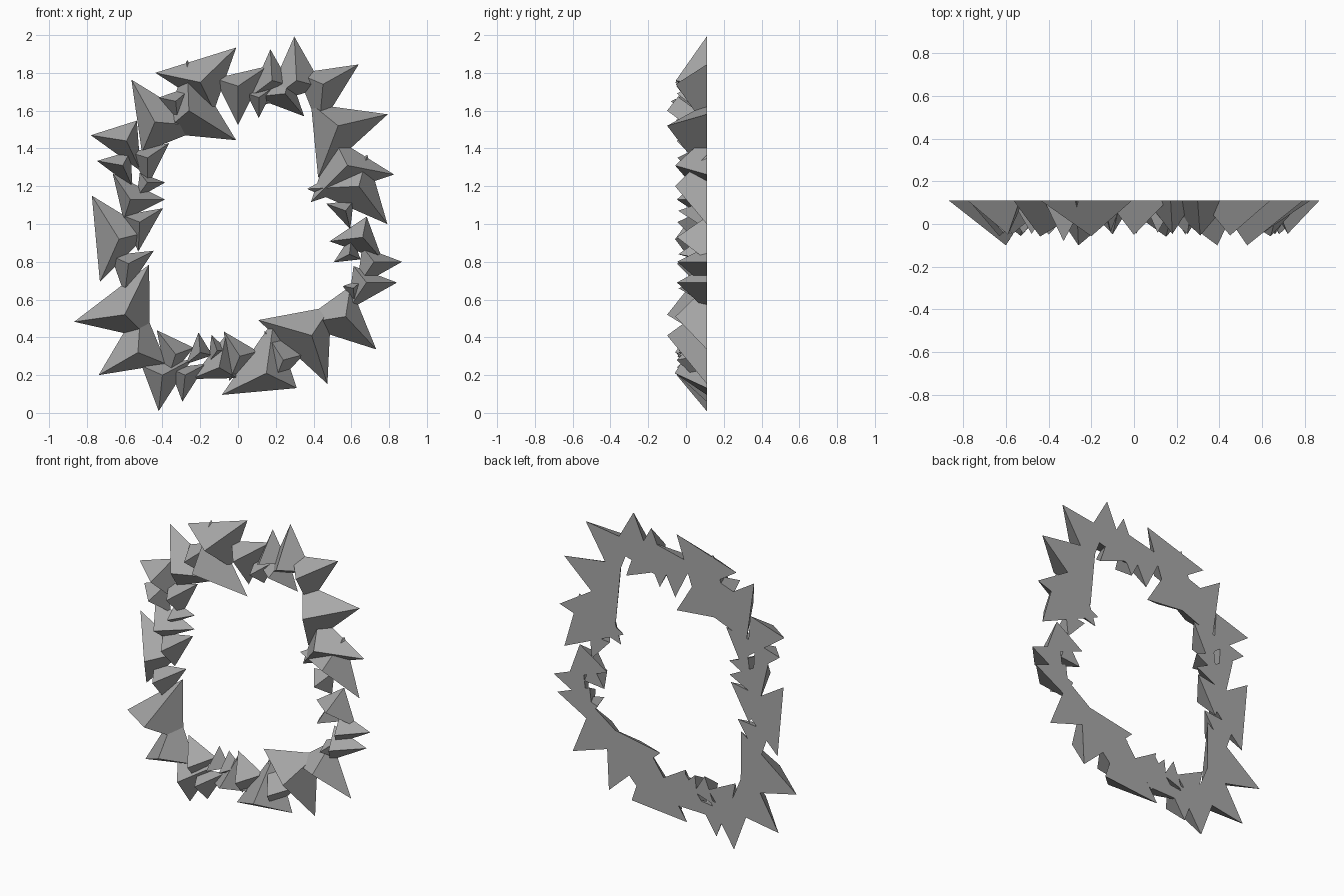
import bpy
import bmesh
from math import radians, cos, sin

BACK = 0.11          # plane shared by all shard bases
# Shard outline: angle and reach of each spike around the peak
SPIKES = [(0, 0.27), (-124, 0.295), (-232, 0.185)]

cube = bpy.data.objects.get("Cube")
if cube:
    bpy.data.objects.remove(cube, do_unlink=True)

# One grey stone colour
stone = bpy.data.materials.new("grey stone")
stone.use_nodes = True
stone_colour = (0.4, 0.4, 0.4, 1)
stone.diffuse_color = stone_colour
stone.node_tree.nodes["Principled BSDF"].inputs["Base Color"].default_value = stone_colour


def add_shard(mesh, x, z, turn, size, depth=None):
    """Three-spiked pyramid with its peak towards the front."""
    if depth is None:
        depth = 0.21 if size >= 1 else 0.14 + 0.03 * size
    peak = mesh.verts.new((x, BACK - depth, z))
    base = []
    for angle, reach in SPIKES:
        direction = radians(turn + angle)
        base.append(mesh.verts.new((x + cos(direction) * reach * size,
                                    BACK,
                                    z + sin(direction) * reach * size)))
    mesh.faces.new(base)
    for start, end in zip(base, base[1:] + base[:1]):
        mesh.faces.new((start, end, peak))


def build_side(name, shards):
    """One side of the frame; peak x, peak z, turn and size (percent)."""
    mesh = bmesh.new()
    for x, z, turn, size in shards:
        add_shard(mesh, x / 100, z / 100, turn, size / 100)
    finish(name, mesh)


def finish(name, mesh):
    bmesh.ops.recalc_face_normals(mesh, faces=mesh.faces[:])
    data = bpy.data.meshes.new(name)
    mesh.to_mesh(data)
    mesh.free()
    data.materials.append(stone)
    shard_object = bpy.data.objects.new(name, data)
    bpy.context.scene.collection.objects.link(shard_object)


# Left of the opening as seen from the front, top to bottom
build_side("right_side_shards", [
    (-59, 144, 295, 65), (-48, 135, 34, 52), (-61, 131, 294, 47),
    (-48, 122, 0, 35), (-57, 113, 124, 62), (-52, 101, 31, 53),
    (-63, 92, 246, 92), (-58, 79, 27, 56),
])

# Bottom edge
build_side("bottom_shards", [
    (-53, 32, 210, 89), (-40, 20, 28, 65), (-28, 20, 28, 48),
    (-33, 31, 252, 55), (-20, 32, 219, 36), (-11, 33, 234, 30),
    (-10, 24, 202, 60), (1, 30, 247, 53), (15, 21, 206, 97),
    (24, 28, 247, 62),
])

# Opposite side, bottom to top
build_side("left_side_shards", [
    (57, 51, 313, 88), (68, 69, 0, 60), (61, 66, 40, 30),
    (72, 80, 0, 55), (59, 84, 207, 35), (66, 93, 311, 60),
    (57, 107, 284, 37), (64, 120, 307, 93), (58, 131, 349, 93),
])

# Top edge
build_side("top_shards", [
    (45, 174, 29, 80), (31, 176, 217, 79), (18, 176, 217, 56),
    (25, 169, 310, 58), (11, 167, 34, 37), (0, 173, 34, 70),
    (-20, 175, 168, 90), (-44, 154, 119, 95),
])

# Four tallest shards near the corners
build_side("corner_shards", [
    (-60, 52, 188, 100), (39, 41, 288, 100),
    (53, 152, 13, 100), (-26, 160, 92, 100),
])

# Small shard leaning on the tall upper corner
small = bmesh.new()
add_shard(small, -0.33, 1.65, 40, 0.5, depth=0.19)
finish("small_corner_shard", small)
